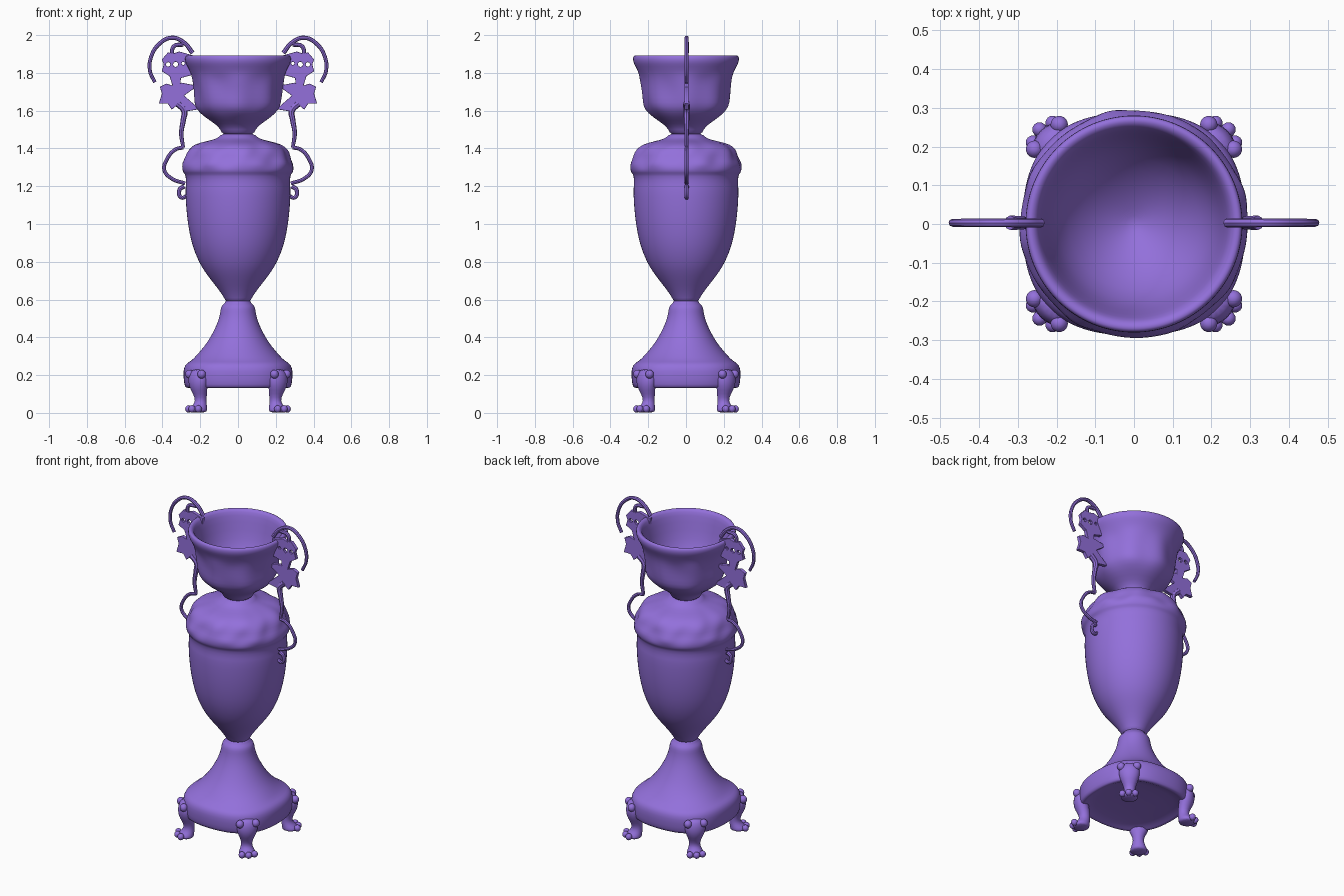
import bpy, bmesh
from math import sin, cos, pi, radians
from mathutils import Vector

old = bpy.data.objects.get("Cube")
if old:
    bpy.data.objects.remove(old, do_unlink=True)

purple = bpy.data.materials.new("soft_purple")
purple.use_nodes = True
colour = (0.292, 0.162, 0.708, 1)
purple.diffuse_color = colour
purple.node_tree.nodes["Principled BSDF"].inputs["Base Color"].default_value = colour


def activate(obj):
    bpy.ops.object.select_all(action="DESELECT")
    obj.select_set(True)
    bpy.context.view_layer.objects.active = obj


def finish(bm, name, levels=1):
    bmesh.ops.recalc_face_normals(bm, faces=bm.faces)
    mesh = bpy.data.meshes.new(name)
    bm.to_mesh(mesh)
    bm.free()
    mesh.materials.append(purple)
    obj = bpy.data.objects.new(name, mesh)
    bpy.context.collection.objects.link(obj)
    for poly in mesh.polygons:
        poly.use_smooth = True
    if levels:
        mod = obj.modifiers.new("smooth", "SUBSURF")
        mod.levels = mod.render_levels = levels
    return obj


def bridge_rings(bm, rings):
    for low, high in zip(rings, rings[1:]):
        n = len(low)
        for i in range(n):
            j = (i + 1) % n
            bm.faces.new((low[i], low[j], high[j], high[i]))


def lathe(name, profile, wobble=None, sides=64):
    """Turn (radius, height) points around z, with an optional relief."""
    bm = bmesh.new()
    rings = []
    for r, z in profile:
        ring = []
        for i in range(sides):
            a = 2 * pi * i / sides
            rr = r * (1 + (wobble(a, z) if wobble else 0))
            ring.append(bm.verts.new((rr * cos(a), rr * sin(a), z)))
        rings.append(ring)
    bridge_rings(bm, rings)
    bm.faces.new(rings[0])
    bm.faces.new(rings[-1])
    return finish(bm, name)


# Flared pedestal, slightly squared around the plinth
def plinth_relief(a, z):
    return -0.035 * cos(4 * a) if z < 0.28 else 0


lathe("pedestal", [
    (0.01, 0.155), (0.25, 0.15), (0.265, 0.132), (0.285, 0.132), (0.295, 0.145),
    (0.30, 0.20), (0.298, 0.24), (0.28, 0.265), (0.255, 0.275), (0.215, 0.31),
    (0.175, 0.355), (0.14, 0.41), (0.11, 0.47), (0.095, 0.52), (0.092, 0.55),
    (0.085, 0.57), (0.065, 0.585), (0.066, 0.60), (0.01, 0.60)], plinth_relief)


# Egg-shaped body with draped relief over the shoulder
def shoulder_relief(a, z):
    if 1.29 < z < 1.44:
        return 0.022 * sin(8 * a + 14 * z) + 0.014 * sin(13 * a - 40 * z)
    return 0


lathe("urn_body", [
    (0.01, 0.585), (0.064, 0.585), (0.07, 0.605), (0.10, 0.65), (0.14, 0.70),
    (0.178, 0.75), (0.208, 0.80), (0.245, 0.89), (0.266, 1.0), (0.276, 1.1),
    (0.279, 1.19), (0.275, 1.205), (0.276, 1.26), (0.289, 1.27), (0.296, 1.29),
    (0.294, 1.32), (0.278, 1.345), (0.268, 1.38), (0.245, 1.41), (0.205, 1.43),
    (0.13, 1.445), (0.10, 1.46), (0.087, 1.48), (0.01, 1.48)], shoulder_relief)


# Open cup with carved relief and a deep conical inside
def cup_relief(a, z):
    if 1.58 < z < 1.79:
        return 0.018 * cos(8 * a) + 0.012 * sin(5 * a + 30 * z)
    return 0


cup = lathe("cup", [
    (0.01, 1.47), (0.085, 1.47), (0.09, 1.50), (0.12, 1.53), (0.175, 1.565),
    (0.215, 1.605), (0.226, 1.64), (0.23, 1.70), (0.238, 1.76), (0.25, 1.80),
    (0.268, 1.835), (0.281, 1.86), (0.281, 1.885), (0.272, 1.895), (0.255, 1.89)],
    cup_relief)
bm = bmesh.new()
bm.from_mesh(cup.data)
# Remove the flat lid and carry the rim down into the bowl
lid = max((f for f in bm.faces if len(f.verts) > 4),
          key=lambda f: f.calc_center_median().z)
for radius, height in [(0.243, 1.87), (0.225, 1.78), (0.20, 1.68),
                       (0.14, 1.60), (0.07, 1.545), (0.01, 1.52)]:
    result = bmesh.ops.extrude_discrete_faces(bm, faces=[lid])
    lid = result["faces"][0]
    for v in lid.verts:
        flat = Vector((v.co.x, v.co.y, 0)).normalized() * radius
        v.co = (flat.x, flat.y, height)
for f in bm.faces:
    f.smooth = True
bm.to_mesh(cup.data)
bm.free()

# Four clawed feet on the diagonals: (reach, height, depth, half width)
leg_rings = [(0.30, 0.0, 0.05, 0.05), (0.302, 0.018, 0.052, 0.052),
             (0.285, 0.04, 0.038, 0.038), (0.277, 0.065, 0.03, 0.03),
             (0.284, 0.10, 0.037, 0.038), (0.298, 0.14, 0.046, 0.058),
             (0.302, 0.19, 0.042, 0.066), (0.295, 0.235, 0.03, 0.04)]


def foot(name, angle):
    out = Vector((cos(angle), sin(angle), 0))
    side = Vector((-sin(angle), cos(angle), 0))
    up = Vector((0, 0, 1))
    bm = bmesh.new()
    rings = []
    for reach, z, depth, width in leg_rings:
        rings.append([bm.verts.new(out * (reach + depth * cos(t))
                                   + side * width * sin(t) + up * z)
                      for t in [2 * pi * i / 12 for i in range(12)]])
    bridge_rings(bm, rings)
    bm.faces.new(rings[0])
    bm.faces.new(rings[-1])
    # Rounded toes
    for k in (-1, 0, 1):
        ball = bmesh.ops.create_uvsphere(bm, u_segments=12, v_segments=8, radius=0.02)
        place = out * (0.345 - 0.012 * abs(k)) + side * 0.036 * k + up * 0.021
        for v in ball["verts"]:
            v.co += place
    # Leaf lobes at the knee
    for k in (-1, 1):
        ball = bmesh.ops.create_uvsphere(bm, u_segments=12, v_segments=8, radius=0.024)
        place = out * 0.318 + side * 0.045 * k + up * 0.205
        for v in ball["verts"]:
            v.co += place
    finish(bm, name)


for i, label in enumerate(("back_left", "back_right", "front_right", "front_left")):
    foot(label + "_foot", pi / 4 + i * pi / 2)


# Handles: round tubes and pierced leaf plates standing in the xz plane
def curve_object(name, dimensions):
    data = bpy.data.curves.new(name, "CURVE")
    data.dimensions = dimensions
    data.materials.append(purple)
    obj = bpy.data.objects.new(name, data)
    obj.rotation_euler.x = radians(90)
    obj.location.y = 0.003
    bpy.context.collection.objects.link(obj)
    return obj


def to_mesh(obj):
    activate(obj)
    bpy.ops.object.convert(target="MESH")
    bpy.ops.object.shade_smooth_by_angle(angle=radians(40))


def tube(name, points, mirror, radius, taper=1.0):
    obj = curve_object(name, "3D")
    data = obj.data
    data.bevel_depth, data.bevel_resolution = radius, 2
    data.resolution_u, data.use_fill_caps = 6, True
    spline = data.splines.new("BEZIER")
    spline.bezier_points.add(len(points) - 1)
    for i, (p, (x, z)) in enumerate(zip(spline.bezier_points, points)):
        p.co = (mirror * x, z, 0)
        p.radius = 1 + (taper - 1) * i / (len(points) - 1)
        p.handle_left_type = p.handle_right_type = "AUTO"
    to_mesh(obj)


def plate(name, outline, holes, mirror):
    obj = curve_object(name, "2D")
    data = obj.data
    data.fill_mode, data.extrude, data.bevel_depth = "BOTH", 0.008, 0.003
    loops = [outline] + [[(x + r * cos(pi * k / 4), z + r * sin(pi * k / 4))
                          for k in range(8)] for x, z, r in holes]
    for loop in loops:
        spline = data.splines.new("POLY")
        spline.points.add(len(loop) - 1)
        spline.use_cyclic_u = True
        for p, (x, z) in zip(spline.points, loop):
            p.co = (mirror * x, z, 0, 1)
    to_mesh(obj)


scroll = [(0.24, 1.905), (0.285, 1.96), (0.35, 1.986), (0.415, 1.955),
          (0.46, 1.885), (0.466, 1.81), (0.44, 1.75)]
curl = [(0.29, 1.95), (0.34, 1.94), (0.35, 1.89)]
stem = [(0.32, 1.64), (0.285, 1.60), (0.29, 1.55), (0.30, 1.48), (0.29, 1.405)]
loop = [(0.29, 1.405), (0.33, 1.395), (0.375, 1.345), (0.39, 1.285),
        (0.35, 1.24), (0.28, 1.215)]
hook = [(0.285, 1.20), (0.31, 1.18), (0.30, 1.14), (0.27, 1.15)]
upper_leaf = [(0.24, 1.89), (0.31, 1.91), (0.34, 1.90), (0.37, 1.905), (0.40, 1.87),
              (0.39, 1.845), (0.40, 1.81), (0.36, 1.785), (0.34, 1.72), (0.31, 1.72),
              (0.305, 1.775), (0.25, 1.79)]
lower_leaf = [(0.22, 1.73), (0.30, 1.745), (0.33, 1.725), (0.38, 1.74), (0.41, 1.725),
              (0.40, 1.69), (0.415, 1.64), (0.37, 1.64), (0.35, 1.61), (0.32, 1.635),
              (0.27, 1.60), (0.21, 1.61), (0.25, 1.645), (0.29, 1.68)]

for label, m in (("left", 1), ("right", -1)):
    tube(label + "_handle_scroll", scroll, m, 0.012, 0.8)
    tube(label + "_handle_curl", curl, m, 0.011)
    tube(label + "_handle_stem", stem, m, 0.019, 0.5)
    tube(label + "_handle_loop", loop, m, 0.01)
    tube(label + "_handle_hook", hook, m, 0.012, 0.8)
    plate(label + "_handle_upper_leaf", upper_leaf,
          [(0.33, 1.845, 0.017), (0.37, 1.845, 0.015), (0.29, 1.85, 0.012)], m)
    plate(label + "_handle_lower_leaf", lower_leaf, [], m)
